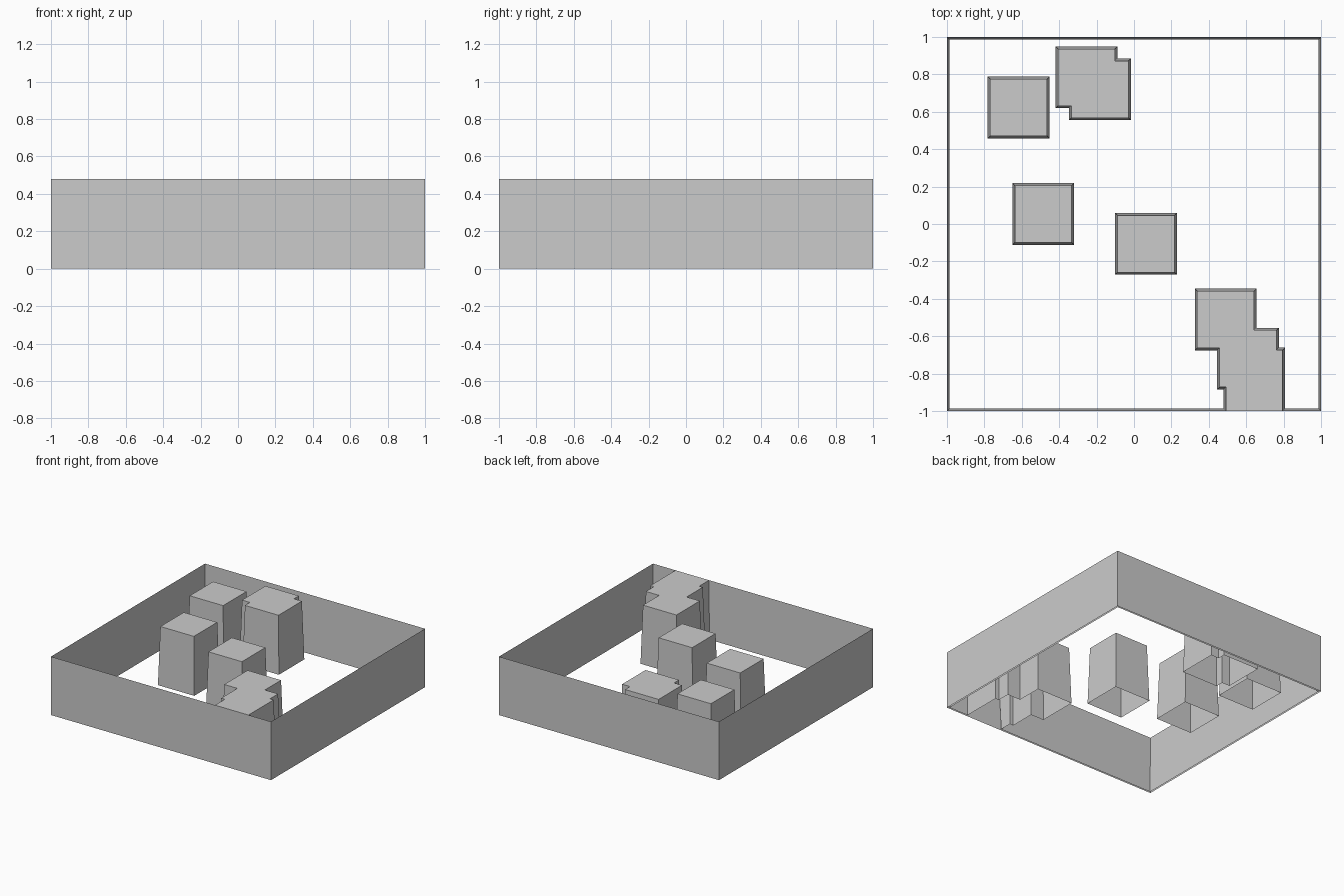
import bpy
import bmesh

if "Cube" in bpy.data.objects:
    bpy.data.objects.remove(bpy.data.objects["Cube"])

H = 0.48       # height of every part
D = 0.013      # draft: how far each sloping face spreads from top to bottom
R = 0.152      # half width of a pillar top


def offset(poly, d):
    """Push a counter-clockwise right-angled outline outward by d."""
    out = []
    n = len(poly)
    for i, (x, y) in enumerate(poly):
        nx = ny = 0.0
        for a, b in ((poly[i - 1], poly[i]), (poly[i], poly[(i + 1) % n])):
            ex, ey = b[0] - a[0], b[1] - a[1]
            length = (ex * ex + ey * ey) ** 0.5
            nx += ey / length
            ny -= ex / length
        out.append((x + d * nx, y + d * ny))
    return out


def loft(name, top, bottom, inward=False, cap=None):
    """Open-bottomed shell between two outlines, with an optional top cap."""
    bm = bmesh.new()
    t = [bm.verts.new((x, y, H)) for x, y in top]
    b = [bm.verts.new((x, y, 0)) for x, y in bottom]
    n = len(top)
    for i in range(n):
        j = (i + 1) % n
        quad = [b[i], b[j], t[j], t[i]]
        bm.faces.new(quad[::-1] if inward else quad)
    if cap:
        f = bm.faces.new([t[i] for i in cap])
        f.normal_update()
        if f.normal.z < 0:
            f.normal_flip()
    mesh = bpy.data.meshes.new(name)
    bm.to_mesh(mesh)
    bm.free()
    ob = bpy.data.objects.new(name, mesh)
    bpy.context.collection.objects.link(ob)
    return ob


def pillar(name, top):
    return loft(name, top, offset(top, D), cap=range(len(top)))


def square(cx, cy, r):
    return [(cx - r, cy - r), (cx + r, cy - r), (cx + r, cy + r), (cx - r, cy + r)]


# Outer wall
outer = square(0, 0, 1)
loft("outer_wall", outer, outer)

# Sloping inner wall, running around the stepped block joined to the front wall
block = [(.491, -1), (.491, -.872), (.458, -.872), (.458, -.662), (.338, -.662),
         (.338, -.358), (.642, -.358), (.642, -.568), (.762, -.568),
         (.762, -.673), (.795, -.673), (.795, -1)]
cavity = [(-1, -1)] + block + [(1, -1), (1, 1), (-1, 1)]
loft("inner_wall_and_block", cavity, offset(cavity, -D), inward=True,
     cap=range(1, len(block) + 1))

# Single square pillars
for k, (cx, cy) in enumerate([(-.617, .623), (-.485, .054), (.064, -.106)], 1):
    pillar(f"square_pillar_{k}", square(cx, cy, R))

# Two overlapping pillars fused into one
(ax, ay), (bx, by) = (-.254, .784), (-.182, .72)
pillar("double_pillar", [
    (bx - R, by - R), (bx + R, by - R), (bx + R, by + R), (ax + R, by + R),
    (ax + R, ay + R), (ax - R, ay + R), (ax - R, ay - R), (bx - R, ay - R)])
